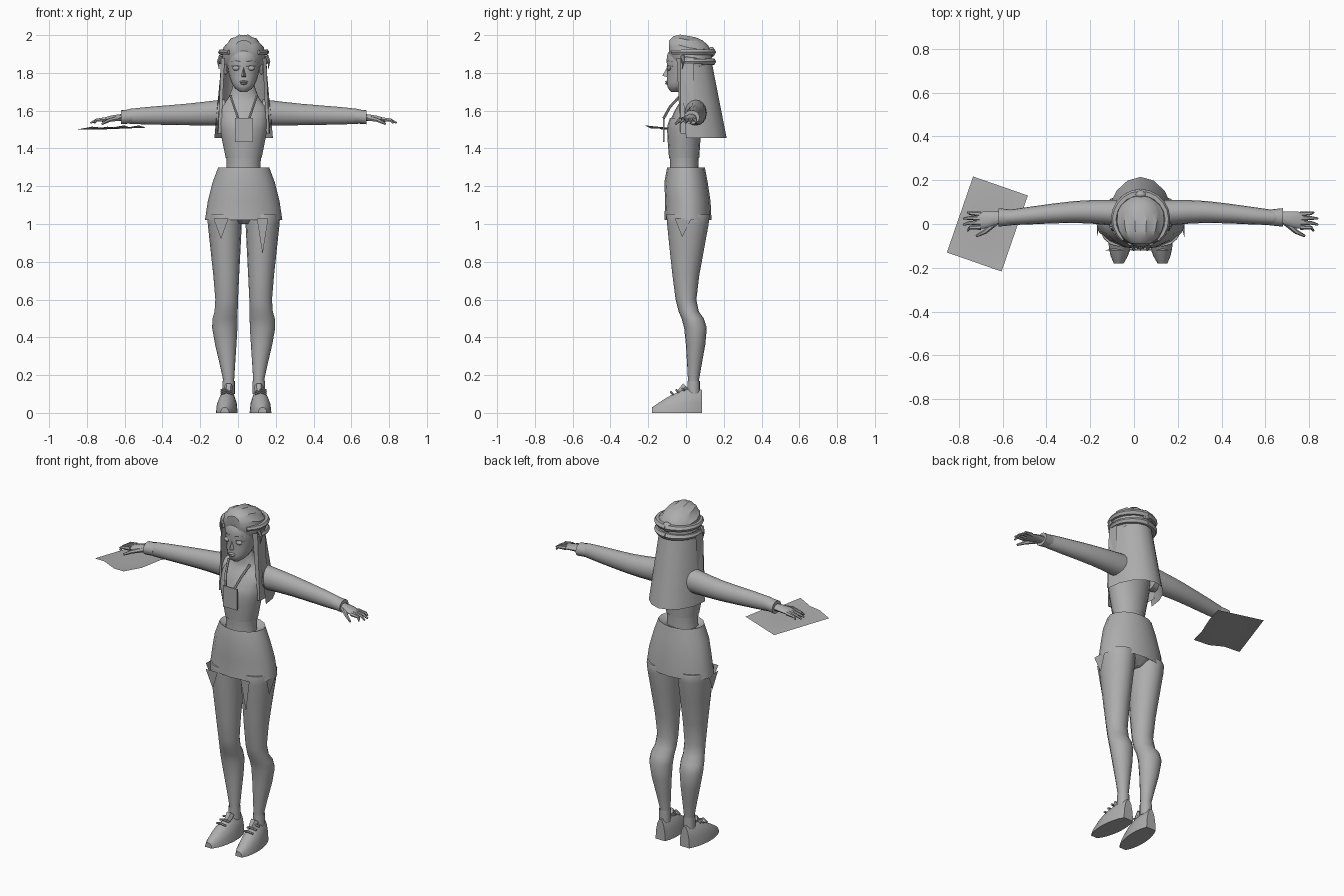
import bpy, bmesh
from math import sin, cos, pi, sqrt, radians
from mathutils import Vector

if "Cube" in bpy.data.objects:
    bpy.data.objects.remove(bpy.data.objects["Cube"], do_unlink=True)

CENTRE = Vector((.03, 0, 0))  # the held sheet pushes the body slightly off the origin
COLOUR = (.42, .42, .42, 1)
made = []

grey = bpy.data.materials.new("plain_grey")
grey.use_nodes = True
grey.diffuse_color = COLOUR
grey.node_tree.nodes["Principled BSDF"].inputs["Base Color"].default_value = COLOUR


def build(name, points, faces, side=1, origin=CENTRE):
    """Make an object from points, mirrored when side is negative."""
    bm = bmesh.new()
    corners = [bm.verts.new(Vector((side * x, y, z)) + origin) for x, y, z in points]
    for face in faces:
        bm.faces.new([corners[index] for index in face])
    bmesh.ops.recalc_face_normals(bm, faces=bm.faces)
    mesh = bpy.data.meshes.new(name)
    bm.to_mesh(mesh)
    bm.free()
    mesh.materials.append(grey)
    part = bpy.data.objects.new(name, mesh)
    bpy.context.collection.objects.link(part)
    made.append(part)


def grid_faces(rows, columns, closed=False):
    """Quads joining neighbouring rows of points."""
    faces = []
    for row in range(rows - 1):
        for column in range(columns if closed else columns - 1):
            after = (column + 1) % columns
            here, above = row * columns, (row + 1) * columns
            faces.append((here + column, here + after, above + after, above + column))
    return faces


def sheet(name, rows, side=1, origin=CENTRE):
    """Thin surface through rows of points."""
    points = [point for row in rows for point in row]
    build(name, points, grid_faces(len(rows), len(rows[0])), side, origin)


def skin(name, loops, side=1, capped=True):
    """Closed skin over loops of points."""
    count = len(loops[0])
    points = [point for loop in loops for point in loop]
    faces = grid_faces(len(loops), count, closed=True)
    if capped:
        faces += [tuple(range(count)), tuple(range(len(points) - count, len(points)))]
    build(name, points, faces, side)


def smooth_path(keys, steps):
    """Rounded curve through a few key rings."""
    keys = [Vector(key) for key in keys]
    path = []
    for i in range(len(keys) - 1):
        a, b = keys[i], keys[i + 1]
        leave = (b - keys[max(i - 1, 0)]) / 2
        arrive = (keys[min(i + 2, len(keys) - 1)] - a) / 2
        for step in range(steps):
            t = step / steps
            ease = t * t * (3 - 2 * t)
            path.append(a.lerp(b, ease) + leave * t * (1 - t) ** 2 - arrive * t * t * (1 - t))
    return path + [keys[-1]]


def loft(name, keys, axis="z", side=1, sides=16, steps=3, groove=0, capped=True):
    """Ellipses (x, y, z, radius, radius) set across an axis."""
    loops = []
    for x, y, z, wide, deep in smooth_path(keys, steps):
        loop = []
        for i in range(sides):
            scale = 1 - groove * (i % 2)
            u = wide * scale * cos(2 * pi * i / sides)
            v = deep * scale * sin(2 * pi * i / sides)
            offset = {"x": (0, u, v), "y": (u, 0, v), "z": (u, v, 0)}[axis]
            loop.append(Vector((x, y, z)) + Vector(offset))
        loops.append(loop)
    skin(name, loops, side, capped)


def tube(name, path, radius, tip, side=1, sides=6):
    """Round strand that tapers from radius to tip."""
    path = [Vector(point) for point in path]
    last = len(path) - 1
    loops = []
    for i, point in enumerate(path):
        heading = path[min(i + 1, last)] - path[max(i - 1, 0)]
        turn = heading.to_track_quat("Z", "Y")
        size = radius + (tip - radius) * i / last
        angles = [2 * pi * k / sides for k in range(sides)]
        loops.append([point + turn @ Vector((size * cos(a), size * sin(a), 0)) for a in angles])
    skin(name, loops, side)


def ball(name, place, wide, deep, tall, side=1):
    """Small ellipsoid."""
    x, y, z = place
    angles = [pi * (i + .1) / 8.2 for i in range(9)]
    rings = [(x, y, z - tall * cos(a), wide * sin(a), deep * sin(a)) for a in angles]
    loft(name, rings, side=side, sides=10, steps=1)


def face_front(x):
    """Depth of the face surface at a distance from its middle."""
    return -.1 * sqrt(1 - (x / .09) ** 2)


# Torso, bodice and skirt
loft("torso", [(0, -.01, 1.2, .1, .08), (0, -.01, 1.33, .09, .075), (0, -.01, 1.5, .12, .085),
               (0, .01, 1.6, .13, .07), (0, .02, 1.67, .08, .045), (0, 0, 1.8, .035, .035)])
loft("bodice", [(0, -.01, 1.35, .095, .08), (0, -.01, 1.5, .125, .09), (0, 0, 1.56, .13, .085)], capped=False)
loft("skirt", [(0, -.01, 1.28, .09, .07), (0, 0, 1.3, .135, .1), (0, 0, 1.22, .165, .115),
               (0, .01, 1.12, .19, .12), (0, .01, 1.02, .205, .125)], steps=1, capped=False)
loft("shorts", [(0, .01, 1, .04, .06), (0, .01, 1.04, .15, .1), (0, .01, 1.1, .16, .1)], steps=1)

# Torn strips hanging under the hem
for middle, half, length in ((-.12, .04, .1), (.1, .03, .18)):
    build("torn_strip", [(middle - half, -.12, 1.03), (middle + half, -.12, 1.03),
                         (middle, -.11, 1.02 - length)], [(0, 1, 2)])

for side, label in ((1, "left_"), (-1, "right_")):
    # Leg and sock
    build(label + "torn_strip", [(.2, -.06, 1.03), (.2, .03, 1.03), (.19, -.02, .93)], [(0, 1, 2)], side)
    loft(label + "leg", [(.1, .01, 1.05, .09, .11), (.1, .01, 1, .09, .11), (.09, 0, .6, .06, .055),
                         (.1, .05, .45, .067, .06), (.08, .04, .18, .03, .03), (.08, .04, .1, .03, .03)], side=side)
    loft(label + "sock", [(.08, .04, z, .033, .033) for z in (.1, .17)], side=side, steps=1, capped=False)

    # Shoe with a flat sole, a low toe and a high heel
    loops = []
    for step in range(9):
        t = step / 8
        wide = .057 * sqrt(sin(pi * (.05 + .85 * t)))
        tall = .03 + .1 * sin(pi * t * .6)
        angles = [pi * k / 7 for k in range(8)]
        loops.append([(.1 - .02 * t + wide * cos(a), -.18 + .265 * t, tall * sin(a)) for a in angles])
    skin(label + "shoe", loops, side)
    for lace in range(3):
        y, z = -.07 + .03 * lace, .1 + .01 * lace
        tube(label + "shoe_lace", [(.06, y, z), (.09, y - .01, z + .01), (.12, y, z)], .006, .006, side)
    tube(label + "shoe_tongue", [(.08, -.03, .11), (.08, 0, .14)], .02, .025, side)

    # Arm, cuff and palm
    loft(label + "arm", [(.1, .05, 1.59, .06, .07), (.3, .055, 1.58, .05, .057), (.6, .03, 1.57, .035, .04),
                         (.65, .03, 1.565, .025, .02)], "x", side)
    loft(label + "cuff", [(.59, .03, 1.57, .036, .037), (.65, .03, 1.565, .042, .037)], "x", side, steps=1)
    loft(label + "palm", [(.63, .03, 1.565, .025, .02), (.7, .02, 1.56, .038, .015), (.75, .015, 1.55, .036, .01)],
         "x", side, sides=10)

    # Fingers fan out from the palm
    for finger in range(4):
        y = .045 - .02 * finger
        reach = .82 - .02 * abs(finger - 1.5)
        tube(label + "finger", [(.73, y, 1.555), (.78, y * 1.1, 1.55), (reach, y * 1.4 - .01, 1.535)], .012, .005, side)
    tube(label + "thumb", [(.66, .01, 1.56), (.71, -.035, 1.55), (.75, -.055, 1.53)], .015, .006, side)

    # Eye, lid, brow and ear
    ball(label + "eye", (.04, face_front(.04), 1.825), .02, .012, .013, side)
    for name, height, thick in (("upper_lid", 1.83, .004), ("brow", 1.855, .006)):
        arc = [(x, face_front(x), height + .01 * sin(pi * x / .08)) for x in (.015, .04, .065)]
        tube(label + name, arc, thick, thick / 2, side)
    ball(label + "ear", (.095, 0, 1.825), .014, .02, .035, side)

    # Front lock of hair
    rows = []
    for step in range(5):
        t = step / 4
        z = 1.88 - .4 * t
        rows.append([(.1 + .02 * t, -.05 + .02 * t, z), (.12 + .015 * t, -.03, z), (.12 + .02 * t, .04, z)])
    sheet(label + "hair_lock", rows, side)

    # Braids circling from the temples to the back
    for name, height, start in (("upper_braid", 1.91, -50), ("lower_braid", 1.86, -20)):
        turns = [radians(start + (90 - start) * i / 8) for i in range(9)]
        tube(label + name, [(.12 * cos(a), .02 + .12 * sin(a), height) for a in turns], .013, .02, side)
    tube(label + "hair_tip", [(.12, -.02, 1.89), (.135, -.015, 1.86), (.13, -.02, 1.82)], .012, .002, side)

    tube(label + "lanyard", [(.03, -.118, 1.56), (.05, -.085, 1.62), (.07, -.03, 1.68)], .007, .007, side)

# Head, nose and lips
loft("head", [(0, -.06, 1.7, .02, .02), (0, -.04, 1.73, .055, .06), (0, -.01, 1.8, .08, .09),
              (0, 0, 1.9, .09, .1), (0, .01, 1.97, .05, .05)], sides=18)
build("nose", [(-.018, -.09, 1.775), (.018, -.09, 1.775), (0, -.125, 1.785), (0, -.095, 1.84)],
      [(0, 2, 3), (1, 3, 2), (0, 1, 2)])
ball("upper_lip", (0, -.1, 1.753), .022, .011, .006)
ball("lower_lip", (0, -.1, 1.743), .018, .011, .006)

# Hair cap combed back in grooves to a knot
turns = [radians(25 + 20 * i) for i in range(8)]
loft("hair_cap", [(0, .02 - .12 * cos(a), 1.88 + .05 * max(0, cos(a)), .12 * sin(a), .115 * sin(a)) for a in turns],
     "y", sides=28, steps=1, groove=.06)
ball("hair_knot", (0, .135, 1.91), .03, .02, .028)

# Long hair wrapping the back and widening downward
rows = []
for step in range(5):
    t = step / 4
    turns = [pi * k / 8 for k in range(9)]
    rows.append([((.115 + .04 * t) * cos(a), -.03 * (1 - t) + (.16 + .055 * t) * sin(a), 1.89 - .435 * t)
                 for a in turns])
sheet("long_hair", rows)

# Badge on the chest
build("badge", [(x, y, z) for x in (-.045, .05) for y in (-.122, -.115) for z in (1.435, 1.56)],
      [(0, 1, 3, 2), (4, 6, 7, 5), (0, 4, 5, 1), (2, 3, 7, 6), (0, 2, 6, 4), (1, 5, 7, 3)])

# Creased sheet under the right hand
corner, across, down = Vector((-.735, .217, 1.5)), Vector((.25, -.087, .01)), Vector((-.12, -.347, 0))
rows = []
for j in range(4):
    rows.append([corner + across * i / 3 + down * j / 3 + Vector((0, 0, .012 * (i * j % 2))) for i in range(4)])
sheet("held_sheet", rows, origin=Vector())

# Smooth shading with sharp edges kept
bpy.context.view_layer.update()
for part in bpy.context.selected_objects:
    part.select_set(False)
for part in made:
    part.select_set(True)
bpy.context.view_layer.objects.active = made[0]
bpy.ops.object.shade_smooth_by_angle(angle=radians(40))
